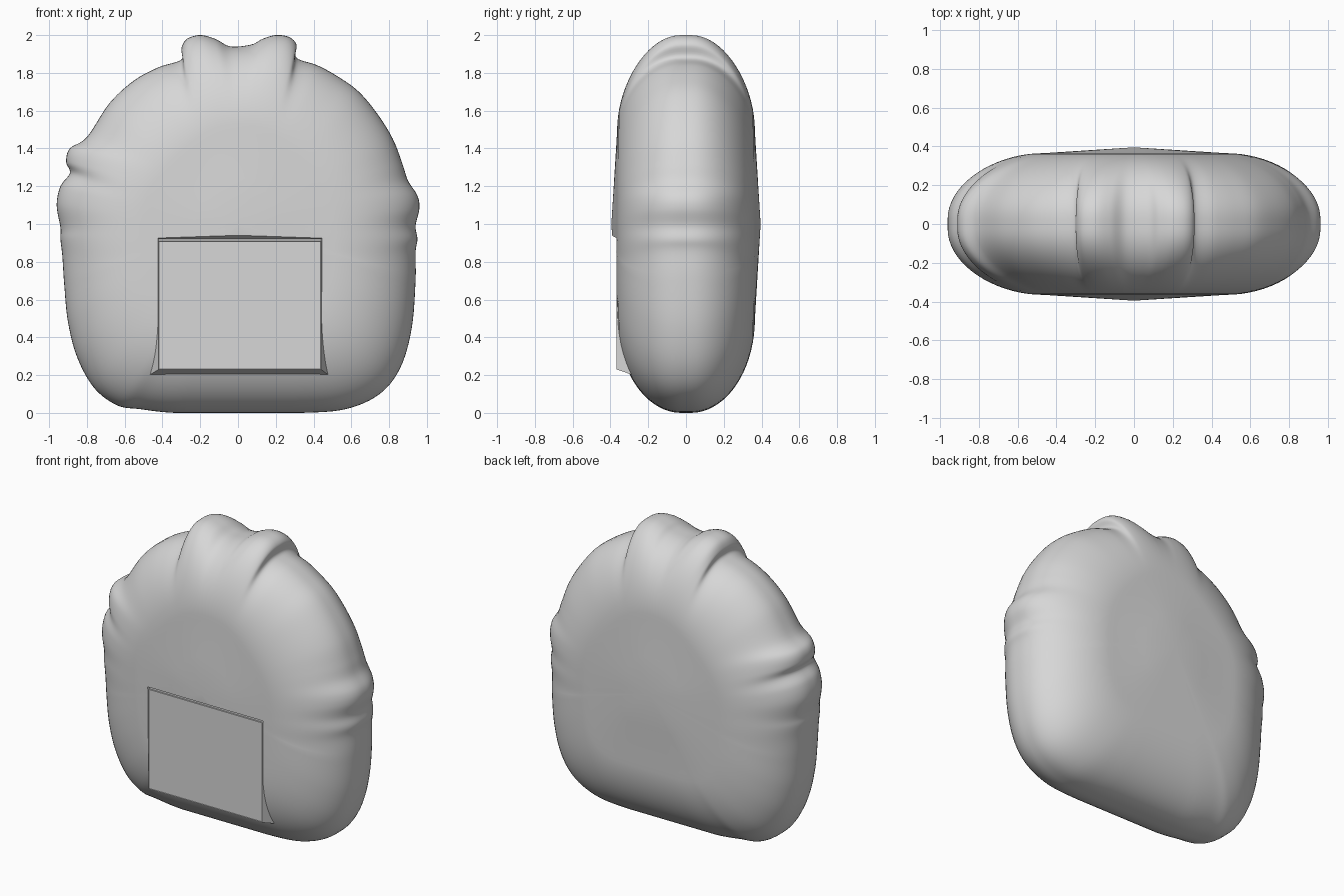
import bpy
import bmesh
import math
from mathutils import Vector

cube = bpy.data.objects.get("Cube")
if cube:
    bpy.data.objects.remove(cube, do_unlink=True)

grey = bpy.data.materials.new("plain grey")
grey.use_nodes = True
colour = (0.68, 0.68, 0.68, 1)
grey.diffuse_color = colour
grey.node_tree.nodes["Principled BSDF"].inputs["Base Color"].default_value = colour

# Silhouette control points, in hundredths, anticlockwise from the base
OUTLINE = [
    (-33, 0), (0, 0), (33, 0), (57, 2), (75, 10), (86, 24), (92, 45), (94, 70),
    (94, 85), (95, 92), (94, 99), (96, 108), (95, 115), (90, 123), (87, 132),
    (82, 145), (74, 158), (64, 170), (53, 178), (42, 184), (31, 188), (31, 195),
    (27, 199), (20, 200), (13, 198), (7, 195), (-4, 194), (-12, 198), (-20, 200),
    (-27, 198), (-30, 193), (-30, 187), (-42, 183), (-55, 176), (-68, 164),
    (-80, 146), (-89, 140), (-91, 133), (-89, 127), (-94, 120), (-96, 110),
    (-94, 98), (-94, 92), (-93, 83), (-92, 68), (-90, 48), (-85, 29), (-76, 13),
    (-64, 4), (-52, 2)]
CENTRE = Vector((0, 1))
STEPS = 6


def smooth_loop(points):
    """Closed Catmull-Rom curve through the points."""
    pts = [Vector(p) / 100 for p in points]
    n = len(pts)
    loop = []
    for i in range(n):
        a, b, c, d = (pts[(i + k) % n] for k in (-1, 0, 1, 2))
        for step in range(STEPS):
            t = step / STEPS
            p = (b * 2 + (c - a) * t + (a * 2 - b * 5 + c * 4 - d) * t * t
                 + (b * 3 - a - c * 3 + d) * t ** 3) / 2
            p.y = min(max(p.y, 0), 2)
            loop.append(p)
    return loop


def without_bumps(loop, reach):
    """Moving average of the upper part, so that the folds disappear."""
    n = len(loop)
    result = []
    for i, p in enumerate(loop):
        near = [loop[(i + k) % n] for k in range(-reach, reach + 1)]
        mean = sum(near, Vector((0, 0))) / len(near)
        result.append(p.lerp(mean, min(max((p.y - 0.7) * 4, 0), 1)))
    return result


def half_depth(s):
    """Thickness from the middle (s = 0) to the rim (s = 1)."""
    if s < 0.5:
        return 0.395 - 0.06 * s
    return 0.025 + 0.34 * math.sqrt(max(0, 1 - (2 * s - 1) ** 2))


def finish(bm, name):
    bmesh.ops.recalc_face_normals(bm, faces=bm.faces[:])
    mesh = bpy.data.meshes.new(name)
    bm.to_mesh(mesh)
    bm.free()
    mesh.materials.append(grey)
    obj = bpy.data.objects.new(name, mesh)
    bpy.context.collection.objects.link(obj)
    return obj


def block(back, front):
    """Tapered block; each end is (left, right, bottom, top, y)."""
    bm = bmesh.new()
    ends = []
    for x0, x1, z0, z1, y in (back, front):
        corners = ((x0, z0), (x1, z0), (x1, z1), (x0, z1))
        ends.append([bm.verts.new((x, y, z)) for x, z in corners])
    bm.faces.new(ends[0])
    front_face = bm.faces.new(ends[1])
    for i in range(4):
        j = (i + 1) % 4
        bm.faces.new((ends[0][i], ends[0][j], ends[1][j], ends[1][i]))
    return bm, front_face


# Inflated body: rings from front to back whose folds fade towards the middle
loop = smooth_loop(OUTLINE)
calm = without_bumps(without_bumps(loop, 20), 12)
count = len(loop)
scales = [0.25, 0.5] + [0.5 + 0.5 * math.sin(math.pi / 2 * k / 18) for k in range(1, 19)]
layers = [(s, -half_depth(s)) for s in scales]
layers += [(s, half_depth(s)) for s in reversed(scales)]
bm = bmesh.new()
rings = []
for s, y in layers:
    fold = max(0, 2 * s - 1) ** 2
    flat = [CENTRE + (c.lerp(p, fold) - CENTRE) * s for c, p in zip(calm, loop)]
    rings.append([bm.verts.new((p.x, y, p.y)) for p in flat])
for a, b in zip(rings, rings[1:]):
    for i in range(count):
        j = (i + 1) % count
        bm.faces.new((a[i], a[j], b[j], b[i]))
for ring, side in ((rings[0], -1), (rings[-1], 1)):
    tip = bm.verts.new((0, side * half_depth(0), CENTRE.y))
    for i in range(count):
        bm.faces.new((ring[i], ring[(i + 1) % count], tip))
body = finish(bm, "inflated_body")

# Recess for the top of the front panel
bm, _ = block((-0.42, 0.44, 0.25, 0.92, -0.357), (-0.46, 0.48, 0.2, 0.97, -0.45))
cutter = finish(bm, "panel_cutter")
cutter.hide_render = True
cut = body.modifiers.new("panel recess", "BOOLEAN")
cut.operation = "DIFFERENCE"
cut.solver = "EXACT"
cut.object = cutter
bpy.context.view_layer.objects.active = body
body.select_set(True)
bpy.ops.object.modifier_apply(modifier=cut.name)
bpy.data.objects.remove(cutter, do_unlink=True)
bpy.ops.object.shade_smooth_by_angle(angle=math.radians(40))

# Flat front panel with a fine sunken edge
bm, face = block((-0.47, 0.48, 0.2, 0.91, -0.28), (-0.42, 0.44, 0.23, 0.91, -0.367))
bmesh.ops.inset_individual(bm, faces=[face], thickness=0.01)
bmesh.ops.inset_individual(bm, faces=[face], thickness=0.003, depth=-0.005)
finish(bm, "front_panel")
